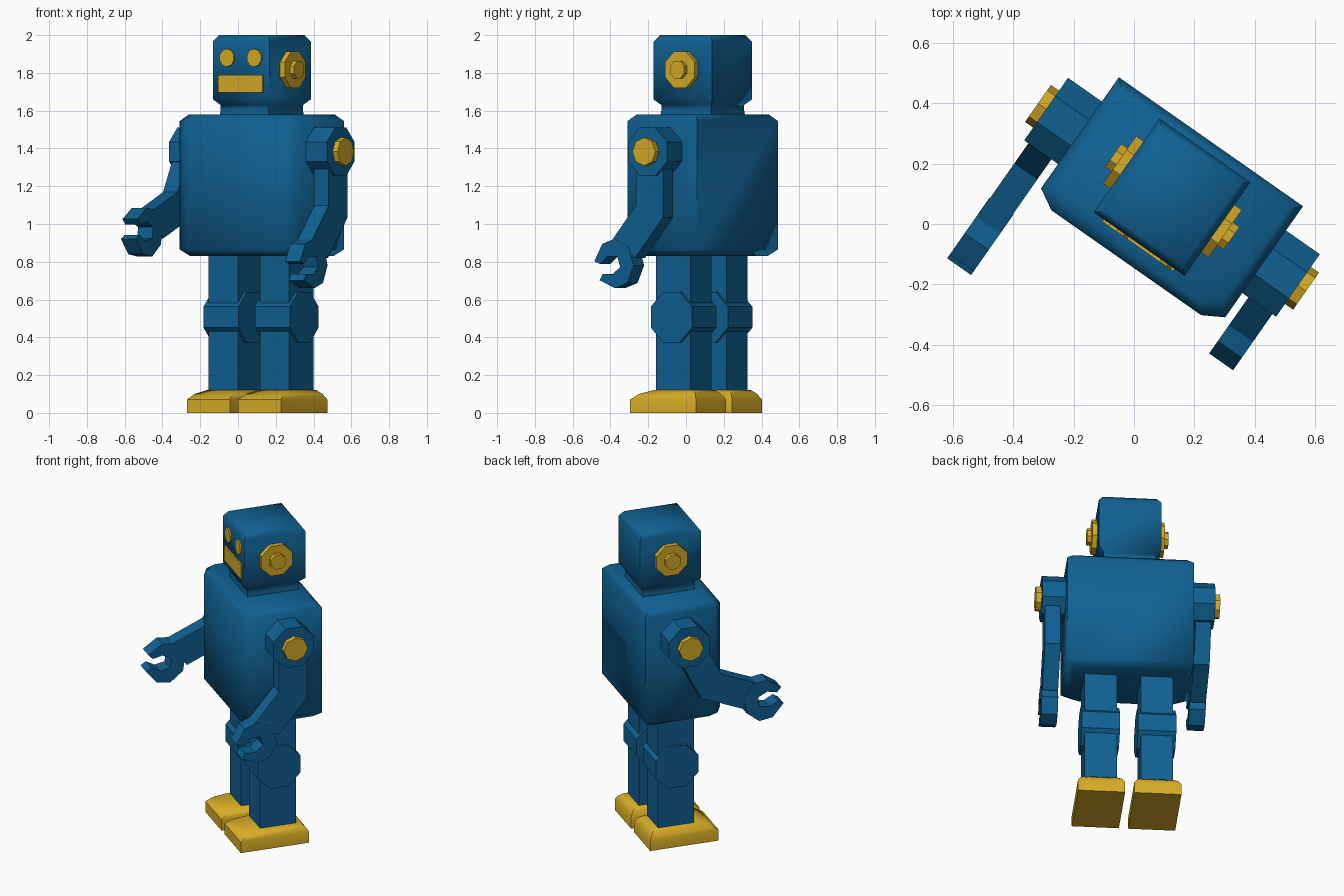
import bpy, bmesh, math
from mathutils import Matrix, Vector

if "Cube" in bpy.data.objects:
    bpy.data.objects.remove(bpy.data.objects["Cube"])

TURN = Matrix.Rotation(math.radians(-35), 4, 'Z')   # whole figure is turned
CX = 0.0525                                         # mid plane in the turned frame
CV = 0.145                                          # depth of shoulders and head


def material(name, rgb):
    m = bpy.data.materials.new(name)
    m.diffuse_color = (*rgb, 1)
    m.use_nodes = True
    m.node_tree.nodes["Principled BSDF"].inputs["Base Color"].default_value = m.diffuse_color
    return m


BLUE = material("blue", (0.005, 0.12, 0.29))
YELLOW = material("yellow", (0.69, 0.42, 0.02))


def loft(name, rings, mat, smooth=30):
    """Closed solid through equal-length rings of points."""
    bm = bmesh.new()
    loops = [[bm.verts.new(TURN @ Vector((x + CX, y, z))) for x, y, z in r] for r in rings]
    n = len(loops[0])
    for a, b in zip(loops, loops[1:]):
        for i in range(n):
            bm.faces.new((a[i], a[(i + 1) % n], b[(i + 1) % n], b[i]))
    bm.faces.new(loops[0])
    bm.faces.new(loops[-1])
    bmesh.ops.recalc_face_normals(bm, faces=bm.faces)
    me = bpy.data.meshes.new(name)
    bm.to_mesh(me)
    bm.free()
    me.materials.append(mat)
    ob = bpy.data.objects.new(name, me)
    bpy.context.collection.objects.link(ob)
    bpy.ops.object.select_all(action='DESELECT')
    ob.select_set(True)
    bpy.context.view_layer.objects.active = ob
    bpy.ops.object.shade_smooth_by_angle(angle=math.radians(smooth))
    return ob


def side_prism(name, profile, x0, x1, mat):
    """Profile in (y, z) pulled along the width."""
    return loft(name, [[(x, y, z) for y, z in profile] for x in (x0, x1)], mat)


def ngon(n, r, y, z, turn=0.5):
    return [(y + r * math.cos(2 * math.pi * (i + turn) / n),
             z + r * math.sin(2 * math.pi * (i + turn) / n)) for i in range(n)]


def rect(x0, x1, y0, y1, z):
    return [(x0, y0, z), (x1, y0, z), (x1, y1, z), (x0, y1, z)]


# torso: box with chamfered front corners and bevelled top and bottom
def torso_ring(z, d):
    w, b, f = 0.373 - d, 0.37 - d, -0.12 + d
    return [(-w, b, z), (-w, f + 0.04, z), (-w + 0.07, f, z),
            (w - 0.07, f, z), (w, f + 0.04, z), (w, b, z)]


loft("torso", [torso_ring(0.83, 0.04), torso_ring(0.865, 0),
               torso_ring(1.545, 0), torso_ring(1.58, 0.035)], BLUE, 60)


# head with a narrower neck
def head_ring(z, d):
    w, h = 0.184 - d, 0.19 - d
    return rect(-w, w, CV - h, CV + h, z)


loft("head", [head_ring(z, d) for z, d in
              ((1.56, 0.024), (1.60, 0.03), (1.63, 0.03), (1.66, 0),
               (1.965, 0), (2.0, 0.025))], BLUE, 60)

# mouth plate and eyes
front = CV - 0.19
loft("mouth", [rect(-0.144, 0.144, front - 0.009, front + 0.01, z) for z in (1.695, 1.79)], YELLOW)
for s, side in ((-1, "left"), (1, "right")):
    loft(side + "_eye", [[(x, y, z) for x, z in ngon(10, 0.048, s * 0.088, 1.88)]
                         for y in (front - 0.009, front + 0.01)], YELLOW)

    # ear disc and knob
    side_prism(side + "_ear", ngon(8, 0.104, CV + 0.002, 1.817), s * 0.17, s * 0.214, YELLOW)
    side_prism(side + "_ear_knob", ngon(8, 0.05, CV + 0.002, 1.817), s * 0.2, s * 0.24, YELLOW)

    # shoulder and cap
    side_prism(side + "_shoulder", ngon(8, 0.137, CV, 1.383), s * 0.35, s * 0.51, BLUE)
    side_prism(side + "_shoulder_cap", ngon(8, 0.075, CV, 1.383, 0), s * 0.5, s * 0.543, YELLOW)

    # bent arm, left one swung further forward
    swing = math.radians(27 if s < 0 else 0)

    def swung(points):
        c, k = math.cos(swing), math.sin(swing)
        return [(CV + y * c + z * k, 1.383 - y * k + z * c) for y, z in points]

    fy, fz, t = -math.sin(math.radians(40)), -math.cos(math.radians(40)), 0.28
    hw, up, lo = 0.0875, -0.285, -0.348
    arm = [(-hw, 0), (hw, 0), (hw, lo), (hw + fy * t, lo + fz * t),
           (-hw + fy * t * 0.85, up + fz * t * 0.85), (-hw, up)]
    side_prism(side + "_arm", swung(arm), s * 0.4, s * 0.493, BLUE)

    # open gripper hand
    half = [(-0.04, 0.03), (0.02, 0.05), (0.078, 0.028), (0.108, 0.053), (0.03, 0.124),
            (-0.055, 0.124), (-0.125, 0.05)]
    outline = half + [(a, -b) for a, b in reversed(half)]
    ang = math.radians(71)
    dy, dz = -math.sin(ang), -math.cos(ang)
    hy, hz = fy * 0.365, -0.316 + fz * 0.365
    hand = [(hy + a * dy + b * dz, hz + a * dz - b * dy) for a, b in outline]
    side_prism(side + "_hand", swung(hand), s * 0.398, s * 0.495, BLUE)

    # leg and knee
    x = s * 0.166
    loft(side + "_leg", [rect(x - 0.095, x + 0.095, 0.025, 0.25, z) for z in (0.1, 0.86)], BLUE)
    side_prism(side + "_knee", ngon(8, 0.144, 0.1375, 0.507), x - 0.113, x + 0.113, BLUE)

    # foot with a sloped top
    def foot_ring(z, w, f, b):
        return rect(x - 0.139 + w, x + 0.139 - w, -0.112 + f, 0.315 - b, z)

    loft(side + "_foot", [foot_ring(0, 0, 0, 0), foot_ring(0.07, 0, 0, 0),
                          foot_ring(0.1, 0.018, 0.045, 0.018),
                          foot_ring(0.12, 0.042, 0.12, 0.042)], YELLOW, 50)
